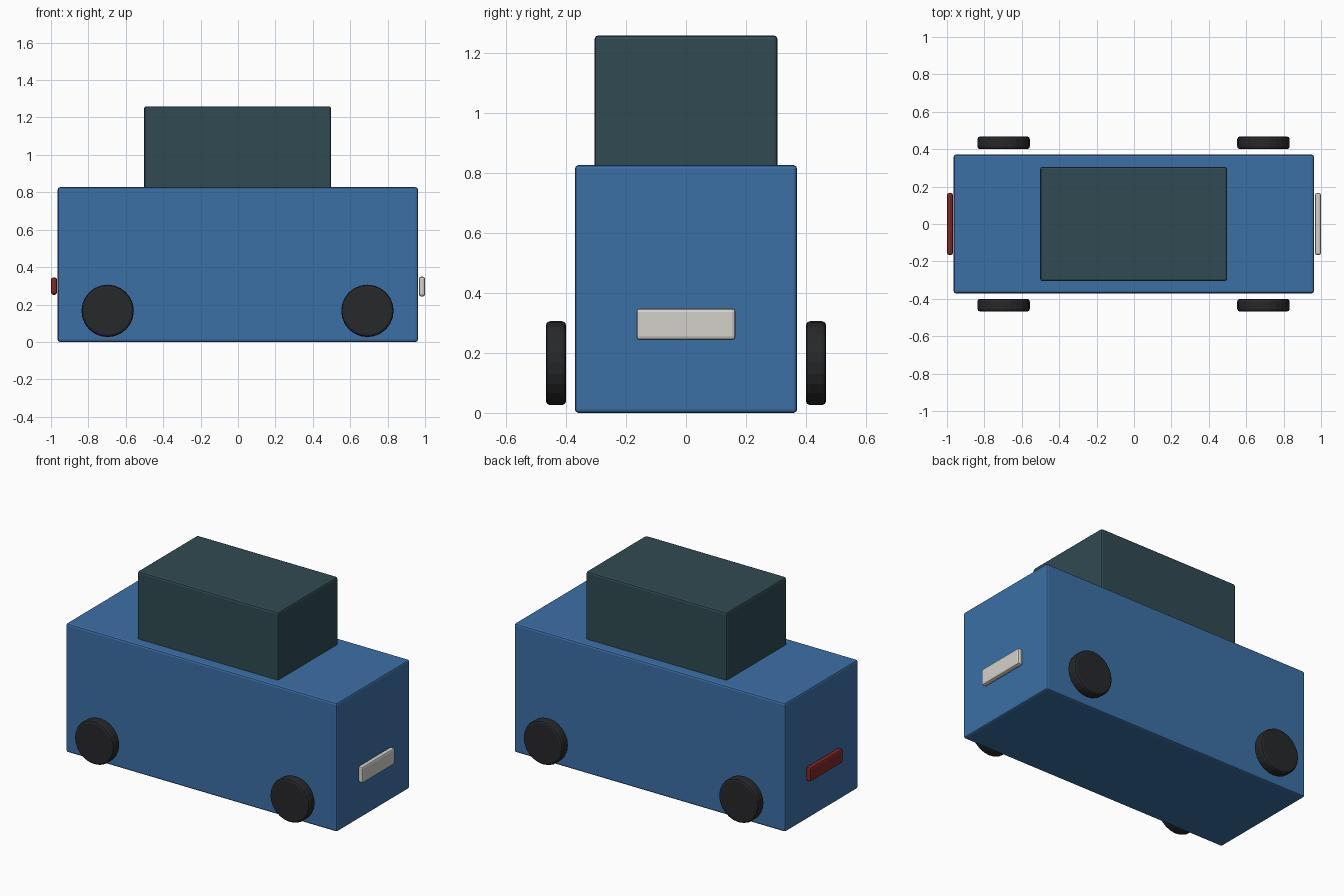
import bpy
from math import pi

if "Cube" in bpy.data.objects:
    bpy.data.objects.remove(bpy.data.objects["Cube"])


def material(name, rgb):
    m = bpy.data.materials.new(name)
    m.diffuse_color = (*rgb, 1)
    m.use_nodes = True
    m.node_tree.nodes["Principled BSDF"].inputs["Base Color"].default_value = m.diffuse_color
    return m


BLUE = material("blue_paint", (0.045, 0.16, 0.38))
GLASS = material("dark_glass", (0.03, 0.07, 0.085))
RUBBER = material("rubber", (0.02, 0.021, 0.023))
WHITE = material("lamp_white", (0.65, 0.64, 0.6))
RED = material("lamp_red", (0.23, 0.02, 0.02))


def finish(name, mat, bevel):
    ob = bpy.context.object
    ob.name = name
    ob.data.materials.append(mat)
    bpy.ops.object.transform_apply(location=False, rotation=True, scale=True)
    mod = ob.modifiers.new("rounded_edges", 'BEVEL')
    mod.width = bevel
    mod.segments = 2
    mod.limit_method = 'ANGLE'
    mod.angle_limit = pi / 4
    return ob


def box(name, lo, hi, mat, bevel=0.012):
    centre = [(a + b) / 2 for a, b in zip(lo, hi)]
    bpy.ops.mesh.primitive_cube_add(size=1, location=centre)
    bpy.context.object.scale = [b - a for a, b in zip(lo, hi)]
    return finish(name, mat, bevel)


# Body and cabin
box("body", (-0.964, -0.371, 0), (0.962, 0.371, 0.827), BLUE)
box("cabin", (-0.502, -0.305, 0.80), (0.498, 0.305, 1.26), GLASS)

# Lamps at each end
box("headlamp", (0.967, -0.166, 0.243), (1.0, 0.166, 0.349), WHITE)
box("tail_lamp", (-1.0, -0.166, 0.252), (-0.968, 0.166, 0.345), RED)

# Wheels
for end, x in (("rear", -0.697), ("front", 0.692)):
    for side, y in (("right", -0.434), ("left", 0.434)):
        bpy.ops.mesh.primitive_cylinder_add(
            vertices=24, radius=0.14, depth=0.068,
            location=(x, y, 0.166), rotation=(pi / 2, 0, 0))
        finish(f"{end}_{side}_wheel", RUBBER, 0.014)
